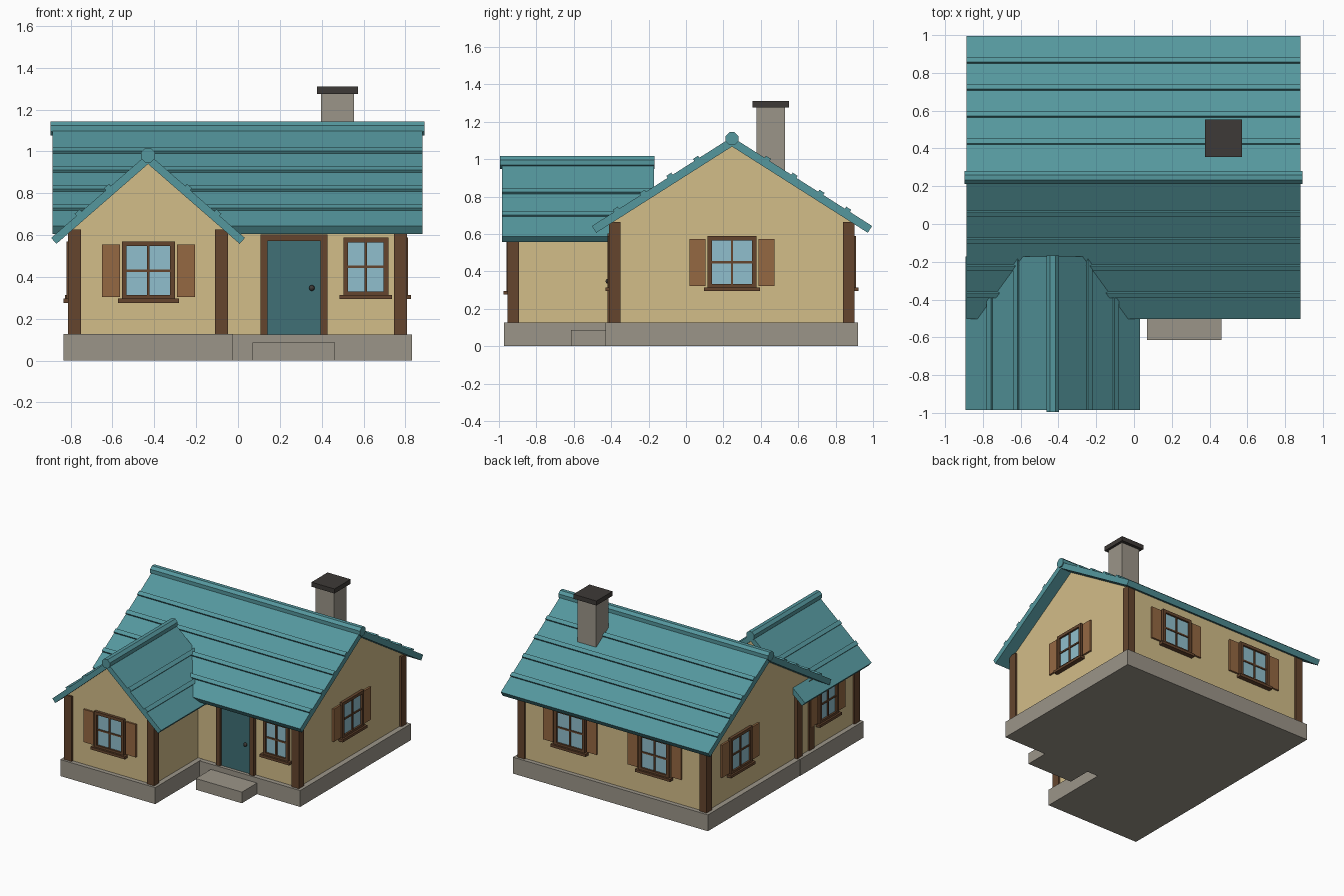
import bpy, bmesh, math
from mathutils import Matrix, Vector

if "Cube" in bpy.data.objects:
    bpy.data.objects.remove(bpy.data.objects["Cube"])


def mat(name, r, g, b):
    m = bpy.data.materials.new(name)
    m.diffuse_color = (r, g, b, 1)
    m.use_nodes = True
    m.node_tree.nodes["Principled BSDF"].inputs["Base Color"].default_value = m.diffuse_color
    return m


TEAL = mat("roof_teal", .09, .31, .34)
WALL = mat("plaster", .65, .51, .25)
WOOD = mat("dark_wood", .13, .06, .027)
SHUT = mat("shutter_wood", .3, .14, .055)
GLASS = mat("glass", .28, .52, .61)
DOOR = mat("door_teal", .05, .16, .18)
STONE = mat("stone", .33, .30, .25)
DARK = mat("dark_metal", .048, .042, .038)


def finish(name, bm, material, matrix=None):
    bmesh.ops.recalc_face_normals(bm, faces=bm.faces[:])
    me = bpy.data.meshes.new(name)
    bm.to_mesh(me)
    bm.free()
    me.materials.append(material)
    ob = bpy.data.objects.new(name, me)
    bpy.context.collection.objects.link(ob)
    if matrix:
        ob.matrix_world = matrix
    return ob


def boxes(name, material, items, matrix=None):
    """Each item is (x0, x1, y0, y1, z0, z1); all go in one object."""
    bm = bmesh.new()
    for x0, x1, y0, y1, z0, z1 in items:
        m = Matrix.Translation(((x0 + x1) / 2, (y0 + y1) / 2, (z0 + z1) / 2)) \
            @ Matrix.Diagonal((x1 - x0, y1 - y0, z1 - z0, 1))
        bmesh.ops.create_cube(bm, size=1, matrix=m)
    return finish(name, bm, material, matrix)


def prism(name, material, profiles, axis, a, b):
    """Extrude (u, z) profiles along axis 'x' (u = y) or 'y' (u = x)."""
    bm = bmesh.new()
    for pts in profiles:
        rings = [[bm.verts.new((v, u, z) if axis == 'x' else (u, v, z)) for u, z in pts]
                 for v in (a, b)]
        n = len(pts)
        bm.faces.new(rings[0])
        bm.faces.new(rings[1])
        for i in range(n):
            j = (i + 1) % n
            bm.faces.new((rings[0][i], rings[0][j], rings[1][j], rings[1][i]))
    return finish(name, bm, material)


def roof(name, axis, c, apex, slope, half, thick, a, b, cap, strips):
    """Gable roof slab with raised course strips and an octagonal ridge cap."""
    ang = math.atan(slope)
    along = Vector((math.cos(ang), -math.sin(ang)))
    up = Vector((math.sin(ang), math.cos(ang)))
    top = Vector((half, apex - slope * half))
    bot = top - up * thick
    low = apex - thick / math.cos(ang)
    prism(name, TEAL, [[(c, apex), (c + top.x, top.y), (c + bot.x, bot.y), (c, low),
                        (c - bot.x, bot.y), (c - top.x, top.y)]], axis, a, b)
    profs = []
    for d in strips:
        p = Vector((d, apex - slope * d))
        for s in (1, -1):
            q = [p + along * i + up * j for i, j in
                 ((-.016, -.01), (.016, -.01), (.016, .013), (-.016, .013))]
            profs.append([(c + s * v.x, v.y) for v in q])
    prism(name + "_strips", TEAL, profs, axis, a, b)
    r = .034 / math.cos(math.pi / 8)
    octagon = [(c + r * math.cos((k + .5) * math.pi / 4),
                apex - .008 + r * math.sin((k + .5) * math.pi / 4)) for k in range(8)]
    prism(name + "_ridge_cap", TEAL, [octagon], axis, *cap)


def window(name, x, y, z, turn, w=.262, h=.28, shutters=True):
    """Window on a wall; local -y points outwards."""
    m = Matrix.Translation((x, y, z)) @ Matrix.Rotation(math.radians(turn), 4, 'Z')
    w, h, t = w / 2, h / 2, .023
    boxes(name + "_glass", GLASS, [(-w + .01, w - .01, -.008, .01, -h + .01, h - .01)], m)
    boxes(name + "_frame", WOOD, [
        (-w, -w + t, -.022, .01, -h, h), (w - t, w, -.022, .01, -h, h),
        (-w + t, w - t, -.022, .01, h - t, h), (-w + t, w - t, -.022, .01, -h, -h + t),
        (-.006, .006, -.016, .01, -h + t, h - t), (-w + t, w - t, -.015, .01, -.006, .006),
        (-w - .018, w + .018, -.036, .01, -h - .014, -h + .006)], m)
    if shutters:
        boxes(name + "_shutters", SHUT, [
            (s * (w + .053) - .043, s * (w + .053) + .043, -.014, .01, -h + .014, h - .014)
            for s in (-1, 1)], m)


# foundation and doorstep
boxes("foundation", STONE, [(-.831, .831, -.43, .92, 0, .126)])
boxes("wing_foundation", STONE, [(-.834, -.025, -.972, -.2, 0, .127)])
boxes("doorstep", STONE, [(.07, .463, -.614, -.42, 0, .086)])

# gabled walls
prism("main_walls", WALL, [[(-.395, .12), (.887, .12), (.887, .662), (.246, 1.068),
                            (-.395, .662)]], 'x', -.79, .79)
prism("wing_walls", WALL, [[(-.797, .12), (-.063, .12), (-.063, .622), (-.43, .942),
                            (-.797, .622)]], 'y', -.939, -.21)

# corner posts
P = .031
boxes("main_posts", WOOD, [(x - P, x + P, y - P, y + P, .12, .665)
                           for x in (-.776, .776) for y in (-.38, .87)])
boxes("wing_posts", WOOD, [(x - P, x + P, y - P, y + P, .12, .626)
                           for x in (-.782, -.078) for y in (-.923, -.226)])

# roofs
roof("main_roof", 'x', .246, 1.118, .635, .749, .043, -.887, .882, (-.897, .891),
     [.188 + .143 * k for k in range(4)])
roof("wing_roof", 'y', -.43, .99, .871, .463, .038, -.985, -.172, (-.995, -.168),
     [.19, .33])

# chimney
boxes("chimney", STONE, [(.396, .554, .378, .528, .85, 1.28)])
boxes("chimney_cap", DARK, [(.377, .573, .356, .552, 1.275, 1.31)])

# door
boxes("door", DOOR, [(.135, .4, -.405, -.38, .126, .575)])
boxes("door_frame", WOOD, [(.107, .141, -.42, -.38, .126, .572),
                           (.394, .428, -.42, -.38, .126, .572),
                           (.107, .428, -.42, -.38, .572, .603)])
bm = bmesh.new()
bmesh.ops.create_uvsphere(bm, u_segments=10, v_segments=6, radius=.014,
                          matrix=Matrix.Translation((.353, -.416, .347)))
finish("door_knob", bm, DARK)

# windows
window("wing_front_window", -.428, -.939, .43, 0, w=.254)
window("porch_window", .611, -.395, .448, 0, w=.215, shutters=False)
window("right_window", .79, .246, .448, 90)
window("left_window", -.79, .48, .448, -90)
window("wing_left_window", -.797, -.575, .43, -90, w=.23)
for side, x in (("right", .36), ("left", -.36)):
    window("back_" + side + "_window", x, .887, .448, 180)
